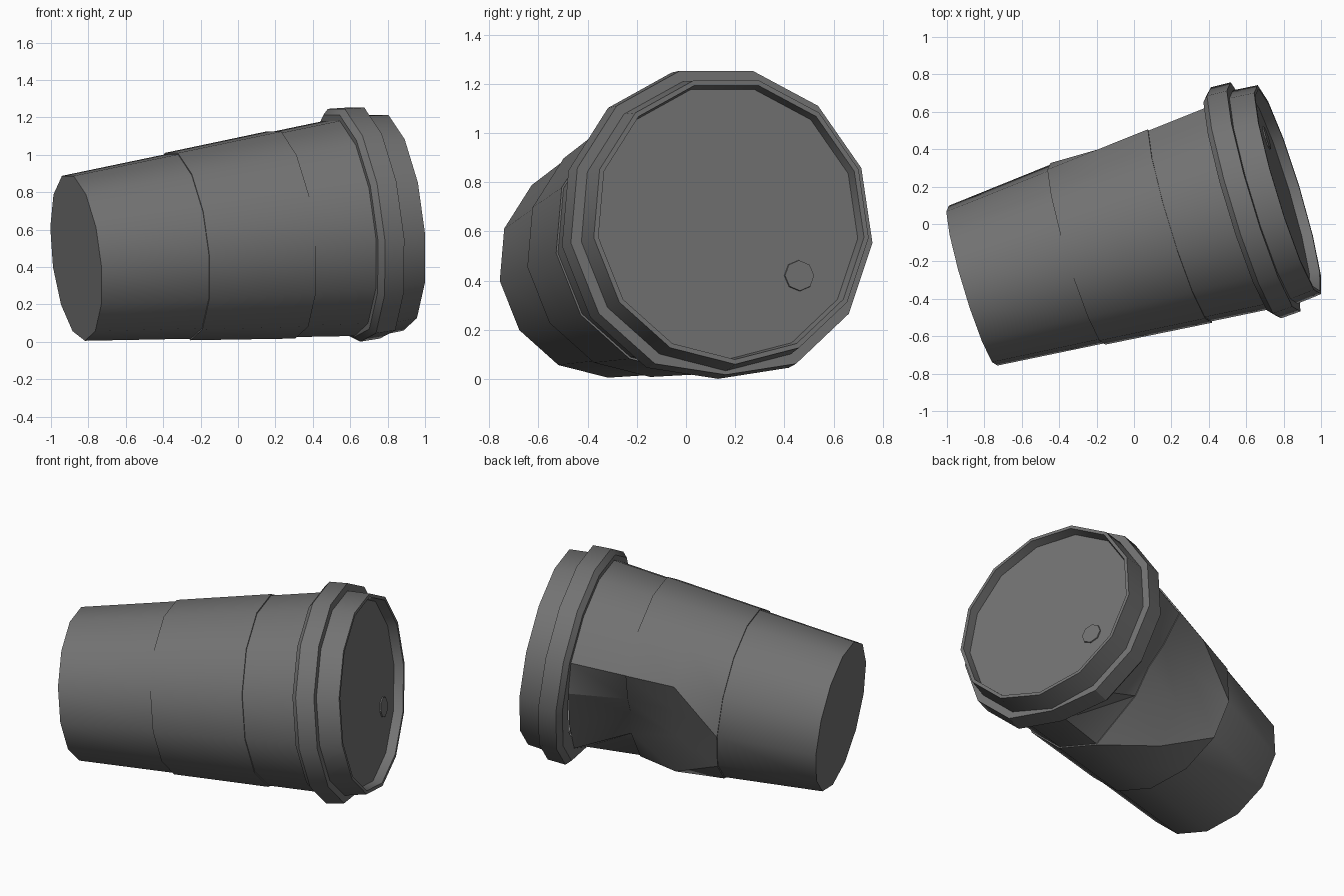
import bpy, bmesh, math
from mathutils import Vector, Matrix

if "Cube" in bpy.data.objects:
    bpy.data.objects.remove(bpy.data.objects["Cube"])

SIDES = 13

# Lying-down frame: local z runs along the cup from base to lid
d = Vector((0.952, 0.289, 0.108)).normalized()
e1 = Vector((-d.y, d.x, 0)).normalized()
e2 = d.cross(e1)
frame = Matrix((e1, e2, d)).transposed().to_4x4()
frame.translation = (-0.865, -0.331, 0.453)

# Crushed corner: (ring position, side index) -> pushed-in cross-section point
MID, END, TOP = 0.88, 1.17, 1.5
RADIUS = {MID: 0.53, END: 0.557, TOP: 0.587}
DENT = {(MID, 2): (0.34, -0.20), (MID, 3): (0.42, 0.0),
        (END, 1): (0.25, -0.30), (END, 2): (0.33, -0.12), (END, 3): (0.42, 0.0),
        (TOP, 1): (0.26, -0.48), (TOP, 2): (0.43, -0.25), (TOP, 3): (0.53, 0.0)}

# Dark grey material shared by every part
dark = bpy.data.materials.new("dark_grey")
dark.diffuse_color = (0.17, 0.17, 0.17, 1)
dark.use_nodes = True
dark.node_tree.nodes["Principled BSDF"].inputs["Base Color"].default_value = dark.diffuse_color


def finish(name, bm):
    bmesh.ops.recalc_face_normals(bm, faces=bm.faces[:])
    bm.transform(frame)
    me = bpy.data.meshes.new(name)
    bm.to_mesh(me)
    bm.free()
    me.materials.append(dark)
    ob = bpy.data.objects.new(name, me)
    bpy.context.collection.objects.link(ob)
    bpy.ops.object.select_all(action='DESELECT')
    ob.select_set(True)
    bpy.context.view_layer.objects.active = ob
    bpy.ops.object.shade_smooth_by_angle(angle=math.radians(30))
    return ob


def lathe(name, profile, sides=SIDES, cap_start=False, cap_end=False,
          dented=False, centre=(0, 0), flat_above=None):
    """Revolve (position, radius) pairs; one vertex points straight down."""
    bm = bmesh.new()
    rings = []
    for s, r in profile:
        ring = []
        for k in range(sides):
            # Rings wider than flat_above are pressed flat where they meet the ground
            rad = r * 0.955 if flat_above and r > flat_above and k == 0 else r
            a = -math.pi / 2 + k * math.tau / sides
            x, y = rad * math.cos(a), rad * math.sin(a)
            if dented and (s, k) in DENT:
                x, y = (c * r / RADIUS[s] for c in DENT[(s, k)])
            ring.append(bm.verts.new((x + centre[0], y + centre[1], s)))
        rings.append(ring)
    for a, b in zip(rings, rings[1:]):
        for k in range(sides):
            n = (k + 1) % sides
            quad = (a[k], a[n], b[n], b[k])
            # Fold the crushed panels along the creases
            if dented and k in (0, 1):
                bm.faces.new((quad[0], quad[1], quad[3]))
                bm.faces.new((quad[1], quad[2], quad[3]))
            elif dented and k in (2, 3):
                bm.faces.new((quad[0], quad[1], quad[2]))
                bm.faces.new((quad[0], quad[2], quad[3]))
            else:
                bm.faces.new(quad)
    if cap_start:
        bm.faces.new(rings[0][::-1])
    if cap_end:
        bm.faces.new(rings[-1])
    return finish(name, bm)


# Tapered paper cup
lathe("cup", [(0, 0.45), (0.588, 0.503), (MID, RADIUS[MID]), (END, RADIUS[END]),
              (TOP, RADIUS[TOP])], cap_start=True, dented=True)

# Thin cardboard sleeve
lathe("sleeve", [(0.588, 0.503), (0.588, 0.511), (MID, 0.538), (END, 0.565),
                 (END, RADIUS[END])], dented=True)

# Lid with flange, raised rim and recessed top
lathe("lid", [(1.50, 0.52), (1.50, 0.62), (1.53, 0.65), (1.64, 0.645), (1.64, 0.60),
              (1.775, 0.588), (1.775, 0.568), (1.72, 0.558)], cap_end=True,
      flat_above=0.61)

# Sip hole marker on the lid
lathe("sip_hole", [(1.718, 0.064), (1.727, 0.062)], sides=8, cap_end=True,
      centre=(0.30, -0.22))
